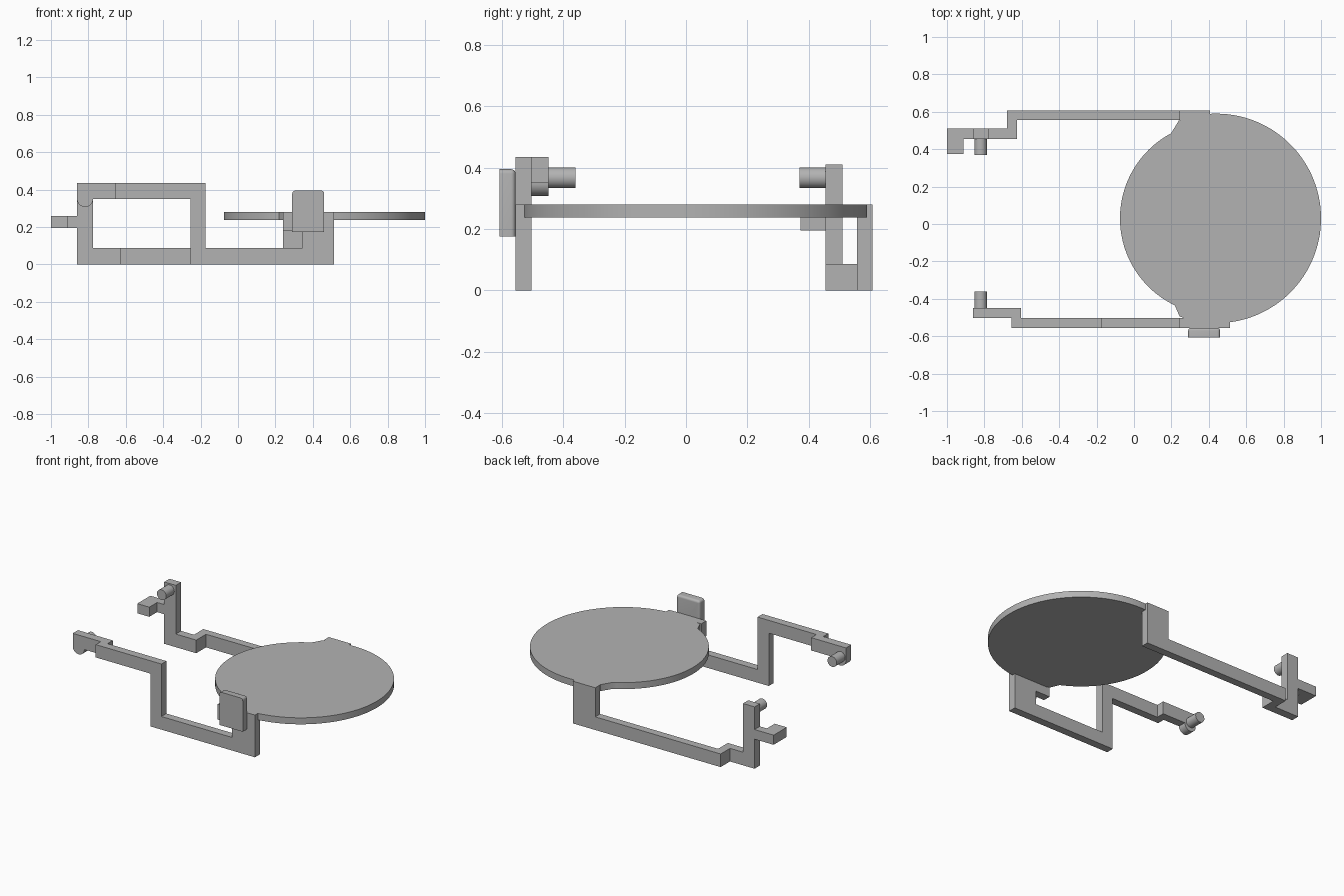
import bpy, bmesh, math
from mathutils import Vector

cube = bpy.data.objects.get("Cube")
if cube:
    bpy.data.objects.remove(cube, do_unlink=True)

GREY = (0.45, 0.45, 0.45, 1)
grey = bpy.data.materials.new("plain grey")
grey.use_nodes = True
grey.diffuse_color = GREY
grey.node_tree.nodes["Principled BSDF"].inputs["Base Color"].default_value = GREY


def finish(bm, name):
    bmesh.ops.recalc_face_normals(bm, faces=bm.faces)
    mesh = bpy.data.meshes.new(name)
    bm.to_mesh(mesh)
    bm.free()
    mesh.materials.append(grey)
    ob = bpy.data.objects.new(name, mesh)
    bpy.context.collection.objects.link(ob)
    bpy.ops.object.select_all(action="DESELECT")
    ob.select_set(True)
    bpy.context.view_layer.objects.active = ob
    bpy.ops.object.shade_smooth_by_angle(angle=math.radians(30))
    return ob


def extrude(name, outline, lo, hi, axis):
    """Extrude an XY outline along z, or an XZ outline along y."""
    bm = bmesh.new()
    if axis == "z":
        pts, move = [(a, b, lo) for a, b in outline], Vector((0, 0, hi - lo))
    else:
        pts, move = [(a, lo, b) for a, b in outline], Vector((0, hi - lo, 0))
    face = bm.faces.new([bm.verts.new(p) for p in pts])
    result = bmesh.ops.extrude_face_region(bm, geom=[face])
    new = [g for g in result["geom"] if isinstance(g, bmesh.types.BMVert)]
    bmesh.ops.translate(bm, verts=new, vec=move)
    return finish(bm, name)


def rect(x0, x1, z0, z1):
    return [(x0, z0), (x1, z0), (x1, z1), (x0, z1)]


def arc(cx, cy, r, start, end, steps):
    angles = [math.radians(start + (end - start) * i / steps) for i in range(steps + 1)]
    return [(cx + r * math.cos(a), cy + r * math.sin(a)) for a in angles]


# Disc: wide arc on one side, slightly smaller arc between the arms
CX, CY = 0.44, 0.03
disc = arc(CX, CY, 0.56, -110.5, 111, 72) + arc(CX, CY, 0.515, 118, 244.5, 48)
extrude("disc", disc, 0.237, 0.28, "z")

# Front arm: stepped frame with a hooked post under the disc
T = 0.087
front = [(-0.255, 0), (0.513, 0), (0.513, 0.28), (0.24, 0.28), (0.24, 0.178),
         (0.345, 0.178), (0.345, T), (-0.173, T), (-0.173, 0.435),
         (-0.655, 0.435), (-0.655, 0.35), (-0.255, 0.35)]
extrude("front_arm", front, -0.555, -0.503, "y")
pad = [(-0.605, 0.35), (-0.605, 0.435), (-0.86, 0.435)]
pad += arc(-0.8175, 0.35, 0.0425, 180, 360, 20)
extrude("front_arm_end", pad, -0.503, -0.448, "y")

# Back arm: jogged bar with posts at both ends
bar = [(0.405, 0.557), (0.405, 0.608), (-0.68, 0.608), (-0.68, 0.51),
       (-0.86, 0.51), (-0.86, 0.455), (-0.625, 0.455), (-0.625, 0.557)]
extrude("back_bar", bar, 0, T, "z")
extrude("back_disc_post", rect(0.24, 0.405, T, 0.28), 0.557, 0.608, "y")
extrude("back_end_post", rect(-0.86, -0.775, T, 0.41), 0.455, 0.51, "y")
hook = [(-0.86, 0.455), (-0.86, 0.51), (-1, 0.51), (-1, 0.373),
        (-0.912, 0.373), (-0.912, 0.455)]
extrude("back_hook", hook, 0.196, 0.26, "z")

# Pivot pins facing each other
pin = arc(-0.82, 0.367, 0.034, 0, 348.75, 31)
extrude("front_pin", pin, -0.448, -0.36, "y")
extrude("back_pin", pin, 0.37, 0.455, "y")

# Finger tab, rounded around its inner face
bm = bmesh.new()
bmesh.ops.create_cube(bm, size=1)
for v in bm.verts:
    v.co = (0.375 + v.co.x * 0.17, -0.581 + v.co.y * 0.052, 0.285 + v.co.z * 0.22)
top = [e for e in bm.edges if all(v.co.z > 0.3 for v in e.verts)
       and abs(e.verts[0].co.x - e.verts[1].co.x) < 0.01]
bmesh.ops.bevel(bm, geom=top, offset=0.015, segments=4, profile=0.5, affect="EDGES")
rim = [e for e in bm.edges if all(v.co.y > -0.56 for v in e.verts)
       and not all(v.co.z < 0.18 for v in e.verts)]
bmesh.ops.bevel(bm, geom=rim, offset=0.03, segments=5, profile=0.5,
                affect="EDGES", clamp_overlap=True)
finish(bm, "finger_tab")
